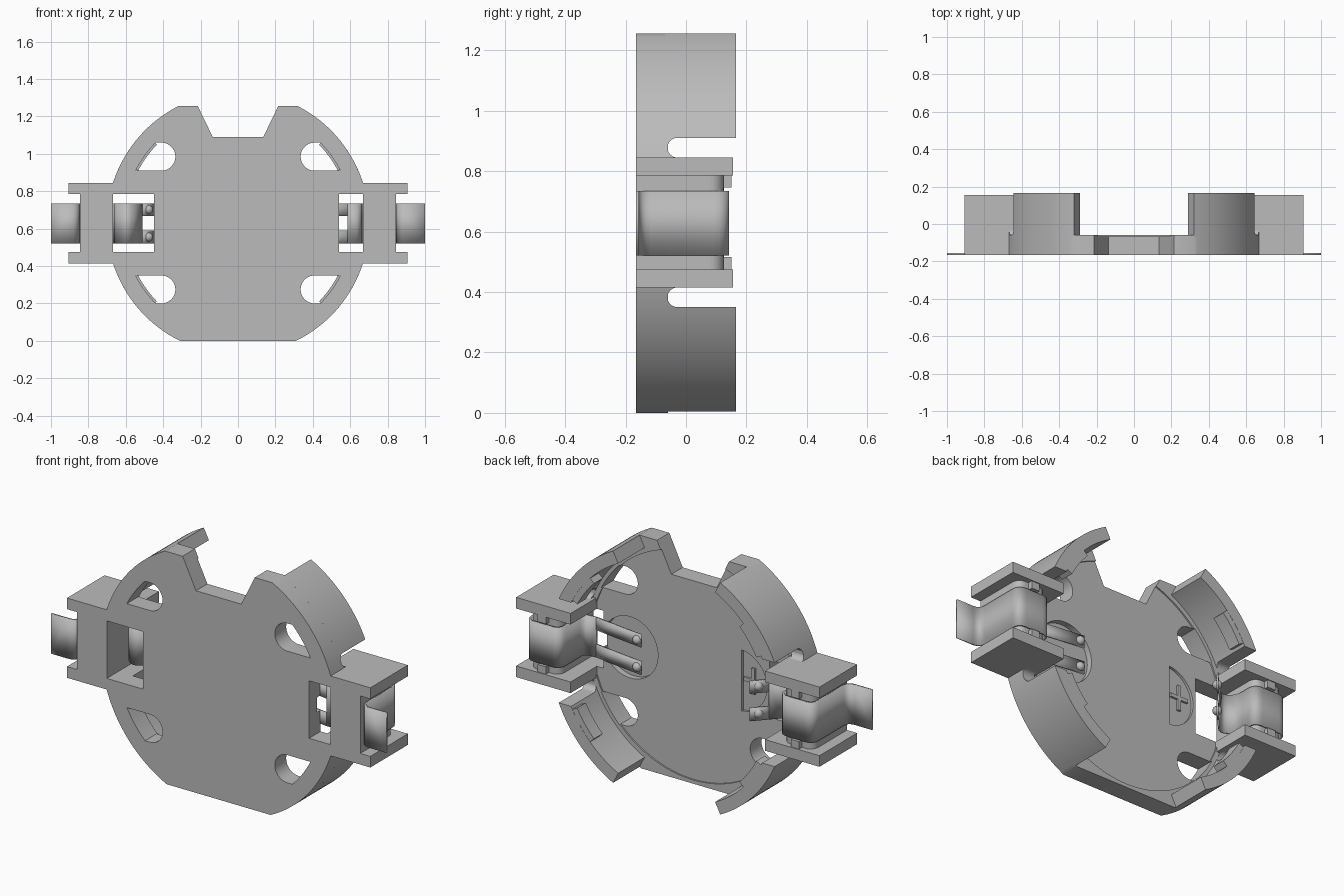
import bpy, bmesh, math
from mathutils import Vector

if "Cube" in bpy.data.objects:
    bpy.data.objects.remove(bpy.data.objects["Cube"])

grey = bpy.data.materials.new("plain grey")
grey.use_nodes = True
grey.diffuse_color = (0.5, 0.5, 0.5, 1)
grey.node_tree.nodes["Principled BSDF"].inputs["Base Color"].default_value = (0.5, 0.5, 0.5, 1)

CZ, R, R_IN = 0.63, 0.702, 0.635      # ring centre height, outer and inner radius
FRONT, FLOOR, BACK = -0.165, -0.06, 0.165
SIDES = (1, -1)


def finish(name, bm):
    bmesh.ops.recalc_face_normals(bm, faces=bm.faces)
    mesh = bpy.data.meshes.new(name)
    bm.to_mesh(mesh)
    bm.free()
    mesh.materials.append(grey)
    ob = bpy.data.objects.new(name, mesh)
    bpy.context.collection.objects.link(ob)
    return ob


def activate(ob):
    bpy.ops.object.select_all(action='DESELECT')
    ob.select_set(True)
    bpy.context.view_layer.objects.active = ob


def smooth(ob):
    activate(ob)
    bpy.ops.object.shade_smooth_by_angle(angle=math.radians(30))


def prism(name, pts, a, b, axis='Y'):
    """Extrude a profile: (x, z) along y, (y, z) along x, or (x, y) along z."""
    place = {'Y': lambda u, v, w: (u, w, v), 'X': lambda u, v, w: (w, u, v),
             'Z': lambda u, v, w: (u, v, w)}[axis]
    bm = bmesh.new()
    face = bm.faces.new([bm.verts.new(place(u, v, a)) for u, v in pts])
    top = bmesh.ops.extrude_face_region(bm, geom=[face])["geom"]
    shift = Vector(place(0, 0, b - a))
    bmesh.ops.translate(bm, vec=shift, verts=[v for v in top if isinstance(v, bmesh.types.BMVert)])
    return finish(name, bm)


def rect(u0, u1, v0, v1):
    return [(u0, v0), (u1, v0), (u1, v1), (u0, v1)]


def arc(cx, cy, r, start, end, n=24):
    return [(cx + r * math.cos(math.radians(start + (end - start) * i / n)),
             cy + r * math.sin(math.radians(start + (end - start) * i / n))) for i in range(n + 1)]


def flip(pts, sx=1, sz=1):
    return [(sx * x, CZ + sz * z) for x, z in pts]


def cut(ob, cutter):
    mod = ob.modifiers.new("cut", 'BOOLEAN')
    mod.operation, mod.solver, mod.object = 'DIFFERENCE', 'EXACT', cutter
    activate(ob)
    bpy.ops.object.modifier_apply(modifier=mod.name)
    bpy.data.objects.remove(cutter)


def rounded(path, r=0.03, n=5):
    """Round every inner corner of an open path."""
    pts = [Vector(p) for p in path]
    out = [pts[0]]
    for p, c, q in zip(pts, pts[1:], pts[2:]):
        s = c + (p - c).normalized() * min(r, (p - c).length * 0.45)
        e = c + (q - c).normalized() * min(r, (q - c).length * 0.45)
        out += [s.lerp(c, i / n).lerp(c.lerp(e, i / n), i / n) for i in range(n + 1)]
    return out + [pts[-1]]


def strip(name, path, z0, z1, thick=0.01):
    """Bent sheet metal following an (x, y) path."""
    bm = bmesh.new()
    low = [bm.verts.new((x, y, z0)) for x, y in path]
    high = [bm.verts.new((x, y, z1)) for x, y in path]
    for i in range(len(path) - 1):
        bm.faces.new((low[i], low[i + 1], high[i + 1], high[i]))
    ob = finish(name, bm)
    mod = ob.modifiers.new("thickness", 'SOLIDIFY')
    mod.thickness, mod.offset = thick, 0
    smooth(ob)
    return ob


def dimple(name, x, y, z, r=0.024):
    bm = bmesh.new()
    bmesh.ops.create_uvsphere(bm, u_segments=20, v_segments=12, radius=r)
    bmesh.ops.translate(bm, vec=(x, y, z), verts=bm.verts)
    smooth(finish(name, bm))


# Base plate: flat-topped disc with a tapered notch
top_angle = math.degrees(math.asin(0.625 / R))
outline = arc(0, CZ, R, -top_angle - 0.9, top_angle, 64)
outline += [(0.215, 1.255), (0.135, 1.09), (-0.135, 1.09), (-0.215, 1.255)]
outline += arc(0, CZ, R, 180 - top_angle, 180 + top_angle + 0.9, 64)
base = prism("base_plate", outline, FRONT, FLOOR)

# Shallow cell seat, contact windows and contact relief
cut(base, prism("cutter", arc(0, CZ, 0.61, 0, 357, 119), FLOOR - 0.008, 0.1))
cut(base, prism("cutter", arc(0.38, CZ, 0.165, 0, 354, 59), -0.1, 0.1))
cut(base, prism("cutter", rect(0.54, 0.668, 0.475, 0.785), -0.3, 0.1))
cut(base, prism("cutter", rect(-0.668, -0.45, 0.475, 0.785), -0.3, 0.1))

# Polarity recess: half moon with a raised cross
cut(base, prism("cutter", arc(-0.27, CZ, 0.165, 95, 265), -0.082, 0.1))
prism("cross_upright", rect(-0.36, -0.34, 0.57, 0.71), -0.083, -0.07)
prism("cross_bar", rect(-0.405, -0.295, 0.63, 0.65), -0.083, -0.0702)

# Four teardrop holes, curved walls and snap lips
for sx in SIDES:
    for sz in SIDES:
        hole = arc(0.41, 0.355, 0.075, 90, 270) + arc(0, 0, 0.615, 27.1, 44.4)
        cut(base, prism("cutter", flip(hole, sx, sz), -0.3, 0.1))
        side = ("left" if sx > 0 else "right") + ("_upper" if sz > 0 else "_lower")
        profile = arc(0, 0, R, 17.9, top_angle, 40) + arc(0, 0, R_IN, top_angle, 19.8, 40)
        wall = prism(side + "_wall", flip(profile, sx, sz), FLOOR - 0.01, BACK)
        # Rounded relief slot beside the terminal block
        slot = arc(-0.0285, 0.2475, 0.0325, 90, 270) + [(0.3, 0.215), (0.3, 0.28)]
        cut(wall, prism("cutter", [(y, CZ + sz * z) for y, z in slot],
                        *sorted((sx * 0.5, sx * 0.8)), axis='X'))
        smooth(wall)
        lip = arc(0, 0, 0.603, 27.6, 44, 20) + arc(0, 0, 0.64, 44, 27.6, 20)
        smooth(prism(side + "_snap_lip", flip(lip, sx, sz), 0.09, BACK - 0.001))
smooth(base)

# Terminal blocks: cheek plates, a rounded post and small hooks
for sx in SIDES:
    side = "left" if sx > 0 else "right"
    for sz in SIDES:
        level = "_upper" if sz > 0 else "_lower"
        prism(side + level + "_cheek", flip(rect(0.58, 0.905, 0.155, 0.215), sx, sz), FRONT, 0.155)
        prism(side + level + "_hook", flip(rect(0.73, 0.78, 0.115, 0.157), sx, sz), 0.1, 0.15)
    post = rounded([(0.75, FRONT), (0.845, FRONT + 0.0), (0.845, 0.125), (0.667, 0.125),
                    (0.667, FRONT), (0.75, FRONT)], 0.035)
    post = [(0.845, FRONT), (0.845, 0.08)] + arc(0.8, 0.08, 0.045, 0, 90, 8) \
        + arc(0.712, 0.08, 0.045, 90, 180, 8) + [(0.667, FRONT)]
    smooth(prism(side + "_post", [(sx * x, y) for x, y in post], 0.47, 0.79, axis='Z'))

# Shared outer half of each sprung contact
Z0, Z1 = 0.52, 0.735
wrap = [(1, -0.161), (0.853, -0.161), (0.853, 0.138), (0.658, 0.138)]
arms = ((Z0, 0.59), (0.668, Z1))

# Left contact: runs under the cell as two fingers
strip("left_contact", rounded(wrap + [(0.658, -0.07), (0.585, -0.075)], 0.045), Z0, Z1)
for i, (a, b) in enumerate(arms):
    strip(f"left_finger_{i + 1}", [(0.585, -0.075), (0.45, -0.055), (0.29, -0.035)], a, b)
    dimple(f"left_dimple_{i + 1}", 0.315, -0.035, (a + b) / 2)

# Right contact: folds up to press on the rim of the cell
fold = [(-x, y) for x, y in wrap] + [(-0.658, 0.0), (-0.59, -0.05), (-0.515, 0.03)]
strip("right_contact", rounded(fold, 0.045), Z0, Z1)
for i, (a, b) in enumerate(arms):
    strip(f"right_finger_{i + 1}", [(-0.515, 0.03), (-0.45, 0.1)], a, b)
    dimple(f"right_dimple_{i + 1}", -0.478, 0.065, (a + b) / 2)
